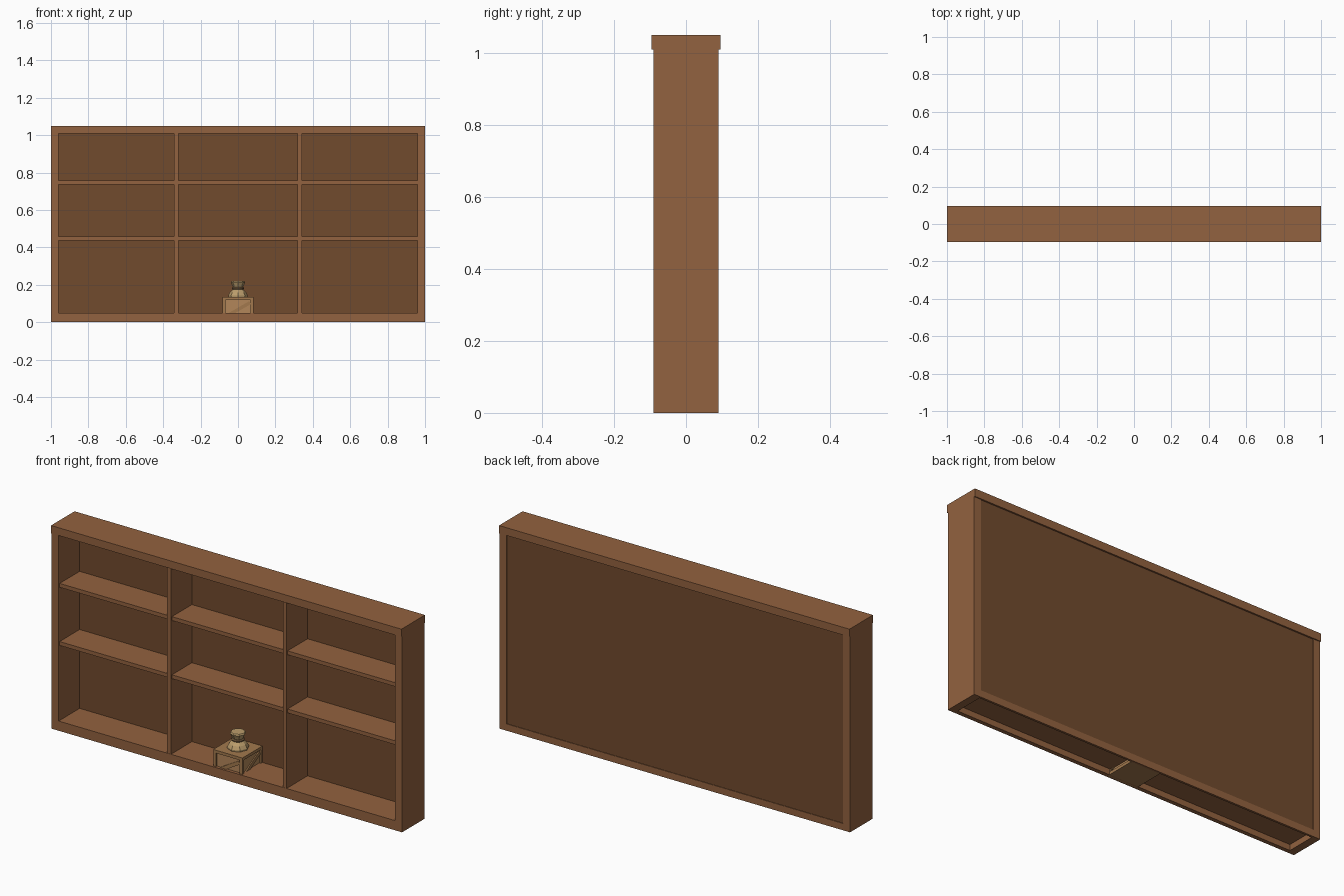
import bpy, math
from mathutils import Matrix

if "Cube" in bpy.data.objects:
    bpy.data.objects.remove(bpy.data.objects["Cube"])


def material(name, r, g, b):
    m = bpy.data.materials.new(name)
    m.diffuse_color = (r, g, b, 1)
    m.use_nodes = True
    m.node_tree.nodes["Principled BSDF"].inputs["Base Color"].default_value = m.diffuse_color
    return m


wood = material("wood", 0.29, 0.122, 0.05)
dark_wood = material("dark_wood", 0.165, 0.069, 0.027)
crate_wood = material("crate_wood", 0.36, 0.19, 0.075)
crate_panel_wood = material("crate_panel_wood", 0.45, 0.24, 0.10)
burlap = material("burlap", 0.50, 0.34, 0.15)
cord = material("cord", 0.22, 0.13, 0.06)


def box(name, x, y, z, mat):
    """Box from (min, max) ranges on each axis."""
    spans = (x, y, z)
    bpy.ops.mesh.primitive_cube_add(size=1)
    ob = bpy.context.object
    ob.name = name
    scale = Matrix.Diagonal([b - a for a, b in spans] + [1])
    ob.data.transform(scale)
    ob.location = [(a + b) / 2 for a, b in spans]
    ob.data.materials.append(mat)
    return ob


def lathe(name, profile, sides, mat, fold=0.0):
    """Closed turned shape; fold pulls every second side inwards."""
    verts, faces = [], []
    for r, z in profile:
        for i in range(sides):
            a = 2 * math.pi * i / sides
            k = r * (1 - fold * (i % 2))
            verts.append((k * math.cos(a), k * math.sin(a), z))
    for j in range(len(profile) - 1):
        for i in range(sides):
            n = (i + 1) % sides
            faces.append((j * sides + i, j * sides + n,
                          (j + 1) * sides + n, (j + 1) * sides + i))
    faces.append(tuple(reversed(range(sides))))
    faces.append(tuple(range(len(verts) - sides, len(verts))))
    me = bpy.data.meshes.new(name)
    me.from_pydata(verts, [], faces)
    me.materials.append(mat)
    ob = bpy.data.objects.new(name, me)
    bpy.context.collection.objects.link(ob)
    return ob


# Bookcase carcass
box("top_board", (-1, 1), (-0.096, 0.096), (1.01, 1.05), wood)
for side, s in (("left", -1), ("right", 1)):
    box(side + "_side", sorted((s * 0.96, s)), (-0.091, 0.091), (0, 1.01), wood)
    box(side + "_divider", sorted((s * 0.319, s * 0.341)),
        (-0.09, 0.081), (0.05, 1.01), wood)
box("front_plinth", (-0.96, 0.96), (-0.091, -0.07), (0, 0.05), wood)
box("bottom_board", (-0.96, 0.96), (-0.07, 0.081), (0.03, 0.05), wood)
box("back_panel", (-0.96, 0.96), (0.08, 0.088), (0.035, 1.01), dark_wood)
box("back_rail", (-0.96, 0.96), (0.08, 0.091), (0, 0.035), wood)

# Shelves, set slightly behind the dividers
for i, z in enumerate((0.457, 0.757)):
    for j, (a, b) in enumerate(((-0.96, -0.341), (-0.319, 0.319), (0.341, 0.96))):
        box(f"shelf_{i}_{j}", (a, b), (-0.083, 0.081), (z - 0.02, z), wood)

# Crate: inner panels, posts, rails and a diagonal brace on each side
H, W, T = 0.135, 0.083, 0.015
box("crate_body", (-0.074, 0.074), (-0.074, 0.074), (0.003, H - 0.004), crate_panel_wood)
for sx in (-1, 1):
    for sy in (-1, 1):
        box("crate_post", sorted((sx * (W - T), sx * W)),
            sorted((sy * (W - T), sy * W)), (0, H - T), crate_wood)
box("crate_lid", (-W, W), (-W, W), (H - T, H), crate_wood)
box("crate_floor", (-W, W), (-W, W), (0, T), crate_wood)
for k in range(4):
    brace = box("crate_brace", (-0.074, 0.074), (-0.08, -0.07),
                (H / 2 - 0.009, H / 2 + 0.009), crate_wood)
    brace.data.transform(Matrix.Translation((0, -0.075, 0))
                         @ Matrix.Rotation(-math.radians(30), 4, 'Y'))
    brace.location = (0, 0, H / 2)
    brace.rotation_euler.z = k * math.pi / 2

# Tied sack on the crate
lathe("sack", [(0.050, 0.13), (0.052, 0.143), (0.043, 0.160), (0.029, 0.175),
               (0.026, 0.185), (0.032, 0.200), (0.038, 0.212), (0.034, 0.219)],
      16, burlap, 0.07)
lathe("sack_cord", [(0.029, 0.175), (0.032, 0.178), (0.032, 0.183), (0.028, 0.187)],
      16, cord)
